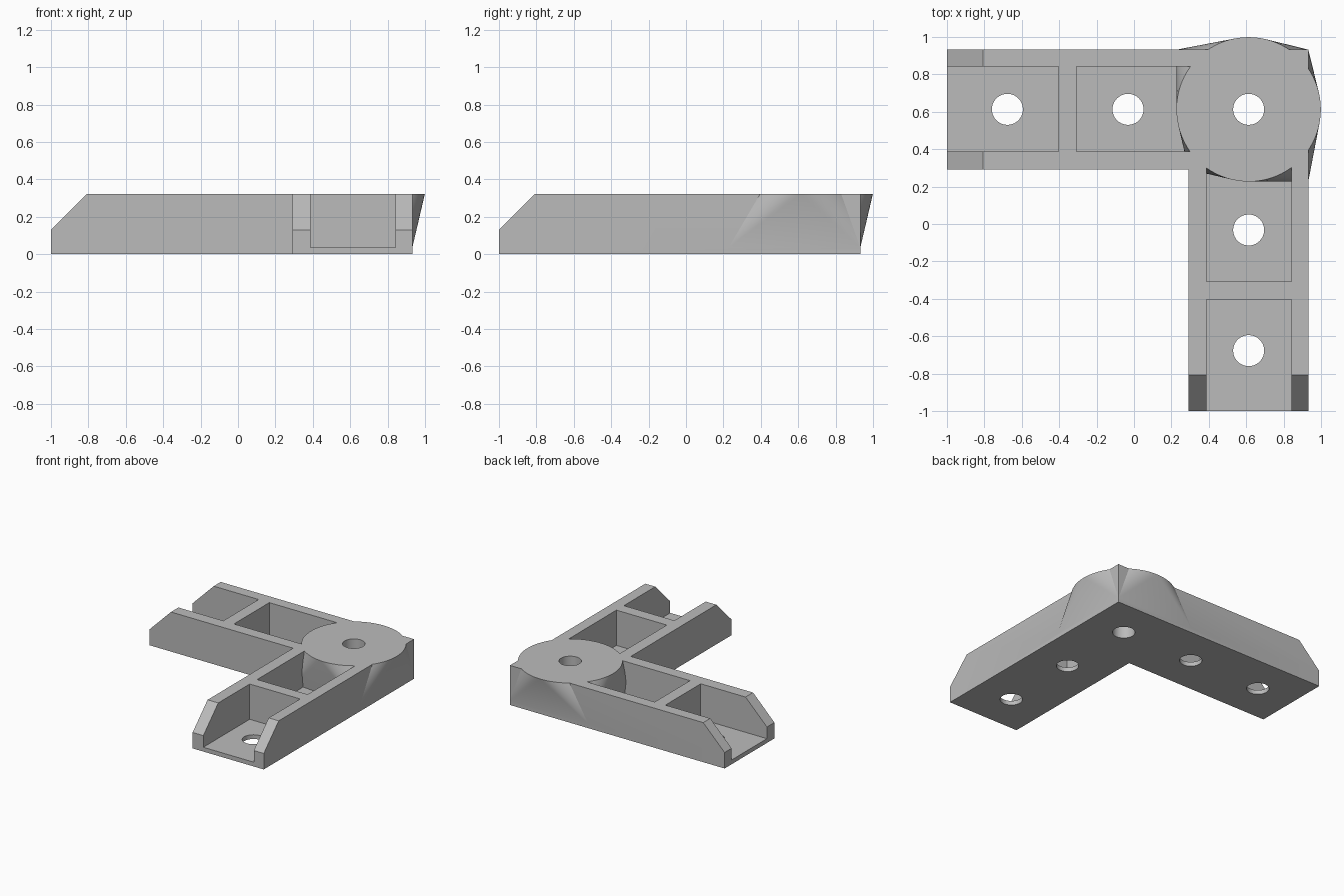
import bpy, bmesh, math

if "Cube" in bpy.data.objects:
    bpy.data.objects.remove(bpy.data.objects["Cube"])

C, R = 0.613, 0.386            # hub centre (x = y) and radius
LO, HI = 0.292, 0.932          # arm sides
H, FLOOR = 0.322, 0.035        # total height, floor thickness
P0, P1 = 0.388, 0.842          # pocket sides


def add_object(name, bm):
    bmesh.ops.recalc_face_normals(bm, faces=bm.faces)
    me = bpy.data.meshes.new(name)
    bm.to_mesh(me)
    bm.free()
    ob = bpy.data.objects.new(name, me)
    bpy.context.collection.objects.link(ob)
    return ob


def hull(name, pts, swap=False):
    """Convex solid around points; swap exchanges x and y for the other arm."""
    bm = bmesh.new()
    for x, y, z in pts:
        bm.verts.new((y, x, z) if swap else (x, y, z))
    bmesh.ops.convex_hull(bm, input=bm.verts)
    bmesh.ops.dissolve_limit(bm, angle_limit=0.005, verts=bm.verts, edges=bm.edges)
    return add_object(name, bm)


def box(x0, x1, y0, y1, z0, z1):
    return [(x, y, z) for x in (x0, x1) for y in (y0, y1) for z in (z0, z1)]


def circle(x, y, r, z, n):
    return [(x + r * math.cos(2 * math.pi * i / n),
             y + r * math.sin(2 * math.pi * i / n), z) for i in range(n)]


def combine(target, other, op):
    other.hide_render = True
    mod = target.modifiers.new("bool", 'BOOLEAN')
    mod.operation, mod.solver, mod.object = op, 'EXACT', other
    bpy.context.view_layer.objects.active = target
    bpy.ops.object.modifier_apply(modifier=mod.name)
    bpy.data.objects.remove(other)


# L-shaped body
bm = bmesh.new()
outline = [(-1, LO), (LO, LO), (LO, -1), (HI, -1), (HI, HI), (-1, HI)]
face = bm.faces.new([bm.verts.new((x, y, 0)) for x, y in outline])
ext = bmesh.ops.extrude_face_region(bm, geom=[face])
bmesh.ops.translate(bm, vec=(0, 0, H),
                    verts=[v for v in ext["geom"] if isinstance(v, bmesh.types.BMVert)])
bracket = add_object("corner_bracket", bm)

# pockets and sloped arm ends
for swap in (False, True):
    for x0, x1 in ((-1.2, -0.404), (-0.308, 0.37)):
        combine(bracket, hull("pocket_cutter", box(x0, x1, P0, P1, FLOOR, 0.6), swap),
                'DIFFERENCE')
    wedge = [(x, y, z) for y in (0.1, 1.1)
             for x, z in ((-1.1, 0.03), (-0.7, 0.43), (-1.1, 0.43))]
    combine(bracket, hull("slope_cutter", wedge, swap), 'DIFFERENCE')

# hub blending from a four-sided base to a round top
base = [(HI, HI, FLOOR), (HI, 0.228, FLOOR), (0.228, HI, FLOOR), (LO, LO, FLOOR)]
combine(bracket, hull("hub", base + circle(C, C, R, H, 80)), 'UNION')

# screw holes
for x, y in ((C, C), (-0.032, C), (-0.677, C), (C, -0.032), (C, -0.677)):
    pts = circle(x, y, 0.083, -0.2, 40) + circle(x, y, 0.083, 0.6, 40)
    combine(bracket, hull("hole_cutter", pts), 'DIFFERENCE')

# colour and shading
grey = bpy.data.materials.new("plain grey")
grey.diffuse_color = (0.5, 0.5, 0.5, 1)
grey.use_nodes = True
grey.node_tree.nodes["Principled BSDF"].inputs["Base Color"].default_value = grey.diffuse_color
bracket.data.materials.clear()
bracket.data.materials.append(grey)
for p in bracket.data.polygons:
    p.material_index = 0
bpy.ops.object.select_all(action='DESELECT')
bracket.select_set(True)
bpy.context.view_layer.objects.active = bracket
bpy.ops.object.shade_smooth_by_angle(angle=math.radians(20))
